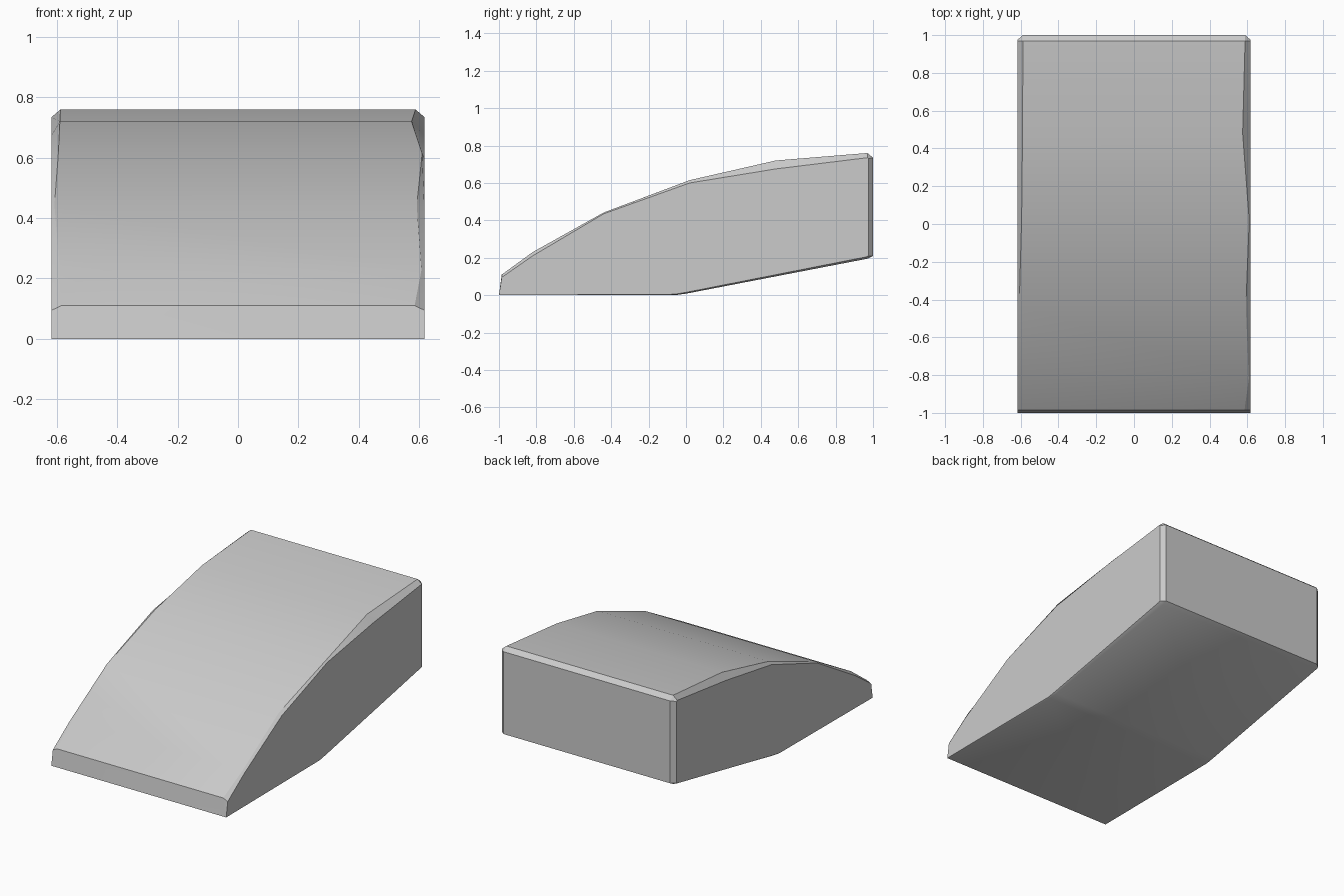
import bpy, bmesh, math

cube = bpy.data.objects.get("Cube")
if cube:
    bpy.data.objects.remove(cube, do_unlink=True)

grey = bpy.data.materials.new("plain grey")
grey.use_nodes = True
colour = (0.6, 0.6, 0.6, 1)
grey.diffuse_color = colour
grey.node_tree.nodes["Principled BSDF"].inputs["Base Color"].default_value = colour

SIDE = 0.617
# Each station: inner y, z; outer y, z; inner half width at left and right
stations = [
    (-1.0, 0.0, -1.0, 0.0, 0.612, 0.612),
    (-0.985, 0.11, -0.985, 0.095, 0.585, 0.585),
    (-0.82, 0.23, -0.82, 0.21, 0.608, 0.590),
    (-0.44, 0.442, -0.44, 0.435, 0.592, 0.608),
    (0.02, 0.615, 0.02, 0.60, 0.610, 0.595),
    (0.48, 0.72, 0.48, 0.675, 0.575, 0.590),
    (0.97, 0.76, 0.97, 0.735, 0.588, 0.588),
    (1.0, 0.735, 0.975, 0.73, 0.588, 0.588),
    (1.0, 0.21, 0.975, 0.21, 0.588, 0.588),
    (0.97, 0.195, 0.965, 0.205, 0.590, 0.590),
    (0.0, 0.008, 0.0, 0.015, 0.606, 0.606),
    (-0.06, 0.0, -0.06, 0.005, 0.610, 0.610),
]

# Curved wedge: four profile rings from left to right, bridged and capped
bm = bmesh.new()
rings = [
    [bm.verts.new((SIDE, s[2], s[3])) for s in stations],
    [bm.verts.new((s[4], s[0], s[1])) for s in stations],
    [bm.verts.new((-s[5], s[0], s[1])) for s in stations],
    [bm.verts.new((-SIDE, s[2], s[3])) for s in stations],
]
count = len(stations)
for a, b in zip(rings, rings[1:]):
    for i in range(count):
        j = (i + 1) % count
        bm.faces.new((a[i], a[j], b[j], b[i]))
bm.faces.new(rings[0])
bm.faces.new(rings[-1])
bmesh.ops.recalc_face_normals(bm, faces=bm.faces)

mesh = bpy.data.meshes.new("curved_wedge")
bm.to_mesh(mesh)
bm.free()
mesh.materials.append(grey)
wedge = bpy.data.objects.new("curved_wedge", mesh)
bpy.context.collection.objects.link(wedge)

# Smooth the curved top, keeping the chamfers crisp
bpy.ops.object.select_all(action="DESELECT")
wedge.select_set(True)
bpy.context.view_layer.objects.active = wedge
bpy.ops.object.shade_smooth_by_angle(angle=math.radians(30))
